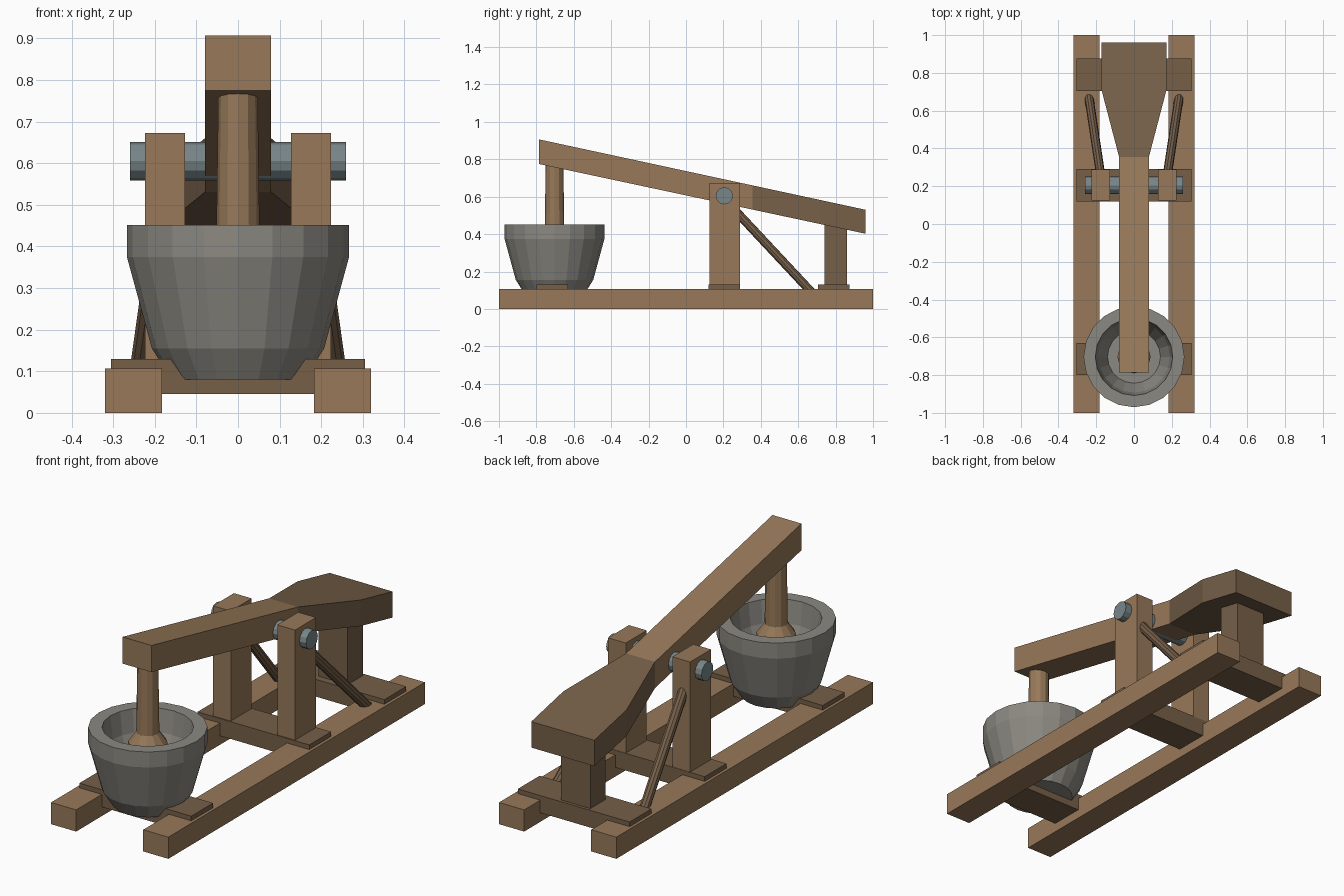
import bpy, bmesh
from math import pi, cos, sin
from mathutils import Vector

if "Cube" in bpy.data.objects:
    bpy.data.objects.remove(bpy.data.objects["Cube"])


def material(name, rgb):
    m = bpy.data.materials.new(name)
    m.diffuse_color = (*rgb, 1)
    m.use_nodes = True
    m.node_tree.nodes["Principled BSDF"].inputs["Base Color"].default_value = m.diffuse_color
    return m


WOOD = material("wood", (0.31, 0.19, 0.10))
DARK = material("dark_wood", (0.18, 0.115, 0.066))
STONE = material("stone", (0.26, 0.25, 0.22))
IRON = material("iron", (0.19, 0.24, 0.25))


def finish(name, bm, mat):
    bmesh.ops.recalc_face_normals(bm, faces=bm.faces)
    me = bpy.data.meshes.new(name)
    bm.to_mesh(me)
    bm.free()
    me.materials.append(mat)
    ob = bpy.data.objects.new(name, me)
    bpy.context.collection.objects.link(ob)
    return ob


def box(name, x, y, z, mat):
    bm = bmesh.new()
    bmesh.ops.create_cube(bm, size=1)
    for v in bm.verts:
        v.co = [r[0] if c < 0 else r[1] for r, c in zip((x, y, z), v.co)]
    return finish(name, bm, mat)


def loft(name, rings, mat, closed=False):
    """Join rings of equal length; cap the ends unless closed."""
    bm = bmesh.new()
    vs = [[bm.verts.new(p) for p in r] for r in rings]
    n = len(vs[0])
    for a, b in zip(vs, vs[1:]):
        for i in range(n):
            j = (i + 1) % n
            bm.faces.new((a[i], a[j], b[j], b[i]))
    bm.faces.new(vs[0])
    bm.faces.new(vs[-1])
    return finish(name, bm, mat)


def turned(name, profile, centre, sides, mat):
    cx, cy = centre
    return loft(name, [[(cx + r * cos(2 * pi * i / sides), cy + r * sin(2 * pi * i / sides), z)
                        for i in range(sides)] for r, z in profile], mat)


def rod(name, a, b, r, sides, mat):
    a, b = Vector(a), Vector(b)
    q = (b - a).to_track_quat('Z', 'Y')
    ring = [q @ Vector((r * cos(2 * pi * i / sides), r * sin(2 * pi * i / sides), 0))
            for i in range(sides)]
    return loft(name, [[a + p for p in ring], [b + p for p in ring]], mat)


# Cross ties, notched over the rails
def cross_tie(name, y0, y1):
    outline = [(-0.183, 0.045), (0.183, 0.045), (0.183, 0.107), (0.305, 0.107),
               (0.305, 0.13), (-0.305, 0.13), (-0.305, 0.107), (-0.183, 0.107)]
    loft(name, [[(x, y, z) for x, z in outline] for y in (y0, y1)], DARK)


cross_tie("front_cross_tie", -0.80, -0.63)
cross_tie("middle_cross_tie", 0.12, 0.29)
cross_tie("rear_cross_tie", 0.705, 0.875)

# Mirrored frame parts
for side, s in (("left", -1), ("right", 1)):
    def span(a, b):
        return tuple(sorted((s * a, s * b)))
    box(side + "_rail", span(0.183, 0.32), (-1, 1), (0, 0.107), WOOD)
    box(side + "_post", span(0.127, 0.224), (0.125, 0.288), (0.1, 0.673), WOOD)
    rod(side + "_brace", (s * 0.175, 0.25, 0.54), (s * 0.24, 0.68, 0.08), 0.024, 10, DARK)

# Rear stop block and pivot axle
box("stop_block", (-0.08, 0.08), (0.74, 0.86), (0.12, 0.45), DARK)
rod("axle", (-0.26, 0.205, 0.605), (0.26, 0.205, 0.605), 0.046, 12, IRON)


# Sloping lever with a widened foot pedal
def lever_section(y, w):
    top, bot = 0.737 - 0.2155 * y, 0.607 - 0.2135 * y
    return [(-w, y, bot), (w, y, bot), (w, y, top), (-w, y, top)]


loft("lever_beam", [lever_section(-0.787, 0.079), lever_section(0.355, 0.079)], WOOD)
loft("foot_pedal", [lever_section(0.355, 0.079), lever_section(0.71, 0.172),
                    lever_section(0.96, 0.172)], DARK)

# Mortar bowl and pestle
turned("mortar", [(0.16, 0.08), (0.207, 0.155), (0.267, 0.375), (0.267, 0.452),
                  (0.205, 0.452), (0.19, 0.34), (0.14, 0.22)], (0, -0.703), 20, STONE)
turned("pestle", [(0.07, 0.215), (0.088, 0.25), (0.088, 0.38), (0.052, 0.43),
                  (0.047, 0.80)], (0, -0.703), 12, WOOD)
